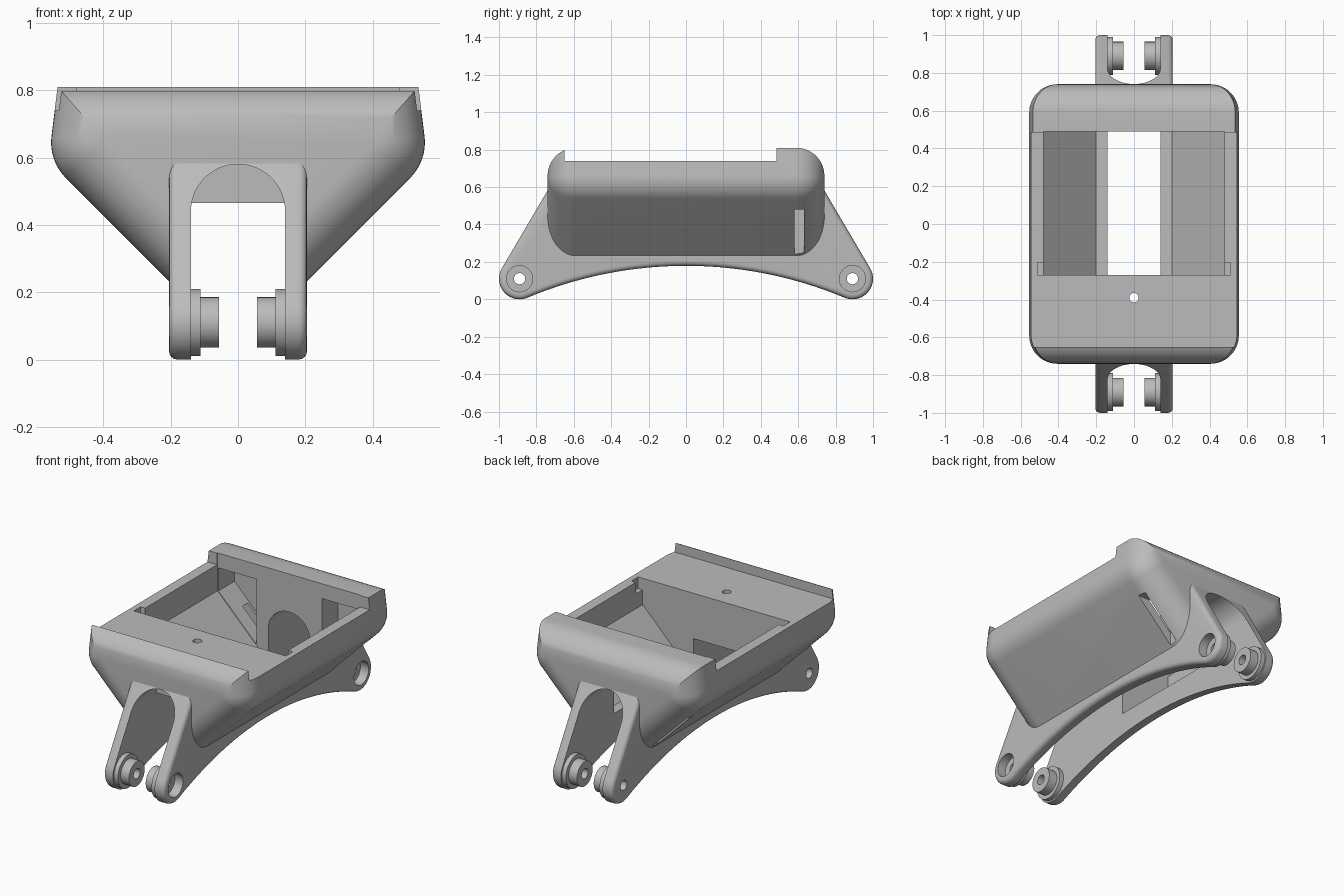
import bpy, bmesh, math
from mathutils import Vector, Matrix

if "Cube" in bpy.data.objects:
    bpy.data.objects.remove(bpy.data.objects["Cube"], do_unlink=True)

grey = bpy.data.materials.new("plain grey")
grey.use_nodes = True
colour = (0.5, 0.5, 0.5, 1)
grey.diffuse_color = colour
grey.node_tree.nodes["Principled BSDF"].inputs["Base Color"].default_value = colour


def finish(name, bm):
    bmesh.ops.recalc_face_normals(bm, faces=bm.faces[:])
    mesh = bpy.data.meshes.new(name)
    bm.to_mesh(mesh)
    bm.free()
    mesh.materials.append(grey)
    ob = bpy.data.objects.new(name, mesh)
    bpy.context.collection.objects.link(ob)
    return ob


def loft(name, rings, weld=0.0):
    bm = bmesh.new()
    rows = [[bm.verts.new(p) for p in ring] for ring in rings]
    n = len(rows[0])
    for a, b in zip(rows, rows[1:]):
        for i in range(n):
            j = (i + 1) % n
            bm.faces.new((a[i], a[j], b[j], b[i]))
    bm.faces.new(rows[0])
    bm.faces.new(rows[-1])
    if weld:
        bmesh.ops.remove_doubles(bm, verts=bm.verts[:], dist=weld)
    return finish(name, bm)


def box(name, lo, hi):
    bm = bmesh.new()
    bmesh.ops.create_cube(bm, size=1)
    lo, hi = Vector(lo), Vector(hi)
    for v in bm.verts:
        v.co = Vector([(lo[k] + hi[k]) / 2 + v.co[k] * (hi[k] - lo[k]) for k in range(3)])
    return finish(name, bm)


def rod(name, start, end, r, seg=48):
    start, end = Vector(start), Vector(end)
    axis = end - start
    bm = bmesh.new()
    turn = Vector((0, 0, 1)).rotation_difference(axis).to_matrix().to_4x4()
    bmesh.ops.create_cone(bm, cap_ends=True, segments=seg, radius1=r, radius2=r,
                          depth=axis.length,
                          matrix=Matrix.Translation((start + end) / 2) @ turn)
    return finish(name, bm)


def combine(target, tool, operation):
    mod = target.modifiers.new("join", 'BOOLEAN')
    mod.operation, mod.solver, mod.object = operation, 'EXACT', tool
    bpy.context.view_layer.objects.active = target
    bpy.ops.object.modifier_apply(modifier=mod.name)
    bpy.data.objects.remove(tool, do_unlink=True)


# Tray hull: a hull section that shrinks around rounded ends
R, END, LEAN = 0.15, 0.59, math.radians(7)


def section(r, y):
    half = [(0.14 + r * math.tan(math.pi / 8), 0.38 - r)]
    for i in range(13):
        a = -math.pi / 4 + (math.pi / 4 + LEAN) * i / 12
        half.append((0.405 + r * math.cos(a), 0.645 + r * math.sin(a)))
    half.append((0.405 + r / math.cos(LEAN) - math.tan(LEAN) * (0.015 + r), 0.66 + r))
    return [(x, y, z) for x, z in half] + [(-x, y, z) for x, z in reversed(half)]


angles = [math.pi / 2 * i / 12 for i in range(13)]
rings = [section(R * math.sin(a), -END - R * math.cos(a)) for a in angles]
rings += [section(R * math.sin(a), END + R * math.cos(a)) for a in reversed(angles)]
hull = loft("mount_body", rings, 0.0002)

# Leg block: arched side profile with round feet
PY, PZ, PR = 0.89, 0.11, 0.11
ARC = math.hypot(PY, PZ + 2.015) - PR
lean = math.atan2(PY, PZ + 2.015)
side = [(ARC * math.sin(lean * i / 16), ARC * math.cos(lean * i / 16) - 2.015) for i in range(16)]
first = -math.pi / 2 - lean
for i in range(21):
    a = first + (math.radians(30.5) - first) * i / 20
    side.append((PY + PR * math.cos(a), PZ + PR * math.sin(a)))
side += [(0.738, 0.585), (0.64, 0.585)]
outline = side + [(-y, z) for y, z in reversed(side[1:])]


def inset_outline(d):
    out, n = [], len(outline)
    for i in range(n):
        p, q, s = (Vector(outline[k % n]) for k in (i - 1, i, i + 1))
        n1, n2 = ((b - a).normalized() for a, b in ((p, q), (q, s)))
        m = Vector((-n1.y - n2.y, n1.x + n2.x))
        out.append(q + m * (d * 2 / m.length_squared))
    return out


W, B = 0.205, 0.025
steps = [(W - B + B * math.sin(a), B * (1 - math.cos(a))) for a in angles[::3]]
levels = [(-x, d) for x, d in reversed(steps)] + steps
legs = loft("leg_block", [[(x, y, z) for y, z in inset_outline(d)] for x, d in levels])
combine(hull, legs, 'UNION')


def cut(tool):
    combine(hull, tool, 'DIFFERENCE')


# Recessed deck and open tray
cut(box("deck_cut", (-1, -0.65, 0.74), (1, 0.485, 1)))
tray = [(0.2, 0.3), (0.48, 0.58), (0.48, 0.9)]
tray += [(-x, z) for x, z in reversed(tray)]
cut(loft("tray_cut", [[(x, y, z) for x, z in tray] for y in (-0.27, 0.49)]))
cut(box("notch_cut", (-0.51, -0.27, 0.67), (0.51, -0.205, 0.9)))

# Channel between the legs, with arched ends
cut(box("channel_cut", (-0.14, -1.2, -0.1), (0.14, 1.2, 0.44)))
cut(box("roof_cut", (-0.14, -0.59, 0.4), (0.14, -0.2, 0.465)))
cut(rod("front_arch", (0, -1.2, 0.44), (0, -0.59, 0.44), 0.1399, 64))
cut(rod("back_arch", (0, 0.4, 0.44), (0, 1.2, 0.44), 0.1399, 64))

# Back pockets and side slits
for s in (-1, 1):
    pocket = [(s * 0.22, 0.325), (s * 0.475, 0.58), (s * 0.475, 0.72), (s * 0.22, 0.72)]
    cut(loft("pocket_cut", [[(x, y, z) for x, z in pocket] for y in (0.47, 0.645)]))
    cut(box("slit_cut", (min(s * 0.215, s * 0.6), 0.58, 0.24),
            (max(s * 0.215, s * 0.6), 0.63, 0.48)))

# Deck screw hole
cut(rod("deck_hole", (0, -0.39, 0.3), (0, -0.39, 0.9), 0.025, 32))

# Pivot bosses on the inner faces of the feet, then their holes
for y in (-PY, PY):
    for s in (-1, 1):
        combine(hull, rod("boss_flange", (s * 0.15, y, PZ), (s * 0.112, y, PZ), 0.1), 'UNION')
        combine(hull, rod("boss", (s * 0.13, y, PZ), (s * 0.056, y, PZ), 0.075), 'UNION')
    cut(rod("pivot_hole", (-0.4, y, PZ), (0.4, y, PZ), 0.03, 32))
    cut(rod("counterbore", (0.15, y, PZ), (0.4, y, PZ), 0.07))

# Shading
bpy.ops.object.select_all(action='DESELECT')
hull.select_set(True)
bpy.context.view_layer.objects.active = hull
bpy.ops.object.shade_smooth_by_angle(angle=math.radians(30))
